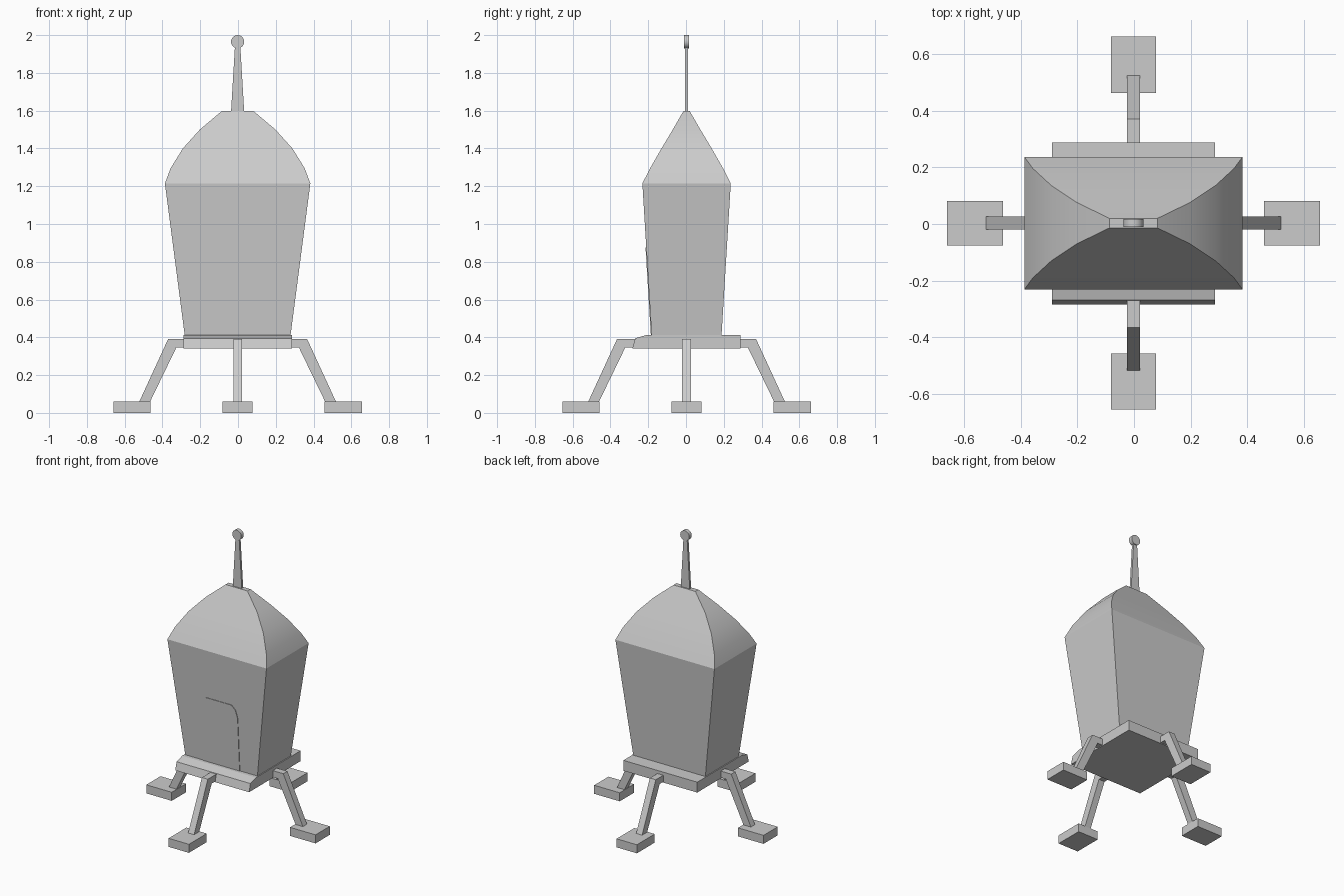
import bpy
import bmesh
import math
from mathutils import Matrix, Vector

cube = bpy.data.objects.get("Cube")
if cube:
    bpy.data.objects.remove(cube)

grey = bpy.data.materials.new("light_grey")
grey.use_nodes = True
grey.diffuse_color = (0.6, 0.6, 0.6, 1)
grey.node_tree.nodes["Principled BSDF"].inputs["Base Color"].default_value = (0.6, 0.6, 0.6, 1)

CENTRE = Vector((-0.002, 0.003, 0))


def finish(bm, name, smooth=None):
    bmesh.ops.recalc_face_normals(bm, faces=bm.faces)
    mesh = bpy.data.meshes.new(name)
    bm.to_mesh(mesh)
    bm.free()
    mesh.materials.append(grey)
    obj = bpy.data.objects.new(name, mesh)
    obj.location = CENTRE
    bpy.context.collection.objects.link(obj)
    if smooth:
        bpy.ops.object.select_all(action='DESELECT')
        obj.select_set(True)
        bpy.context.view_layer.objects.active = obj
        bpy.ops.object.shade_smooth_by_angle(angle=math.radians(smooth))
    return obj


def loft(name, levels, smooth=None):
    """Stack of rectangles given as (half x, half y, z)."""
    bm = bmesh.new()
    rings = [[bm.verts.new((sx * x, sy * y, z))
              for sx, sy in ((-1, -1), (1, -1), (1, 1), (-1, 1))] for x, y, z in levels]
    for low, high in zip(rings, rings[1:]):
        for i in range(4):
            j = (i + 1) % 4
            bm.faces.new((low[i], low[j], high[j], high[i]))
    bm.faces.new(rings[0])
    bm.faces.new(rings[-1])
    return finish(bm, name, smooth)


def prism(name, points, push, turn=0):
    """Closed outline pushed along a vector, then turned about z."""
    bm = bmesh.new()
    face = bm.faces.new([bm.verts.new(p) for p in points])
    new = bmesh.ops.extrude_face_region(bm, geom=[face])["geom"]
    bmesh.ops.translate(bm, vec=push, verts=[v for v in new if isinstance(v, bmesh.types.BMVert)])
    bmesh.ops.rotate(bm, matrix=Matrix.Rotation(turn, 3, 'Z'), verts=bm.verts)
    return finish(bm, name)


# Cabin walls and the curved hipped roof
BASE, EAVE = 0.41, 1.215
loft("cabin", [(0.28, 0.185, BASE), (0.385, 0.234, EAVE)])
loft("roof", [(0.385, 0.234, EAVE), (0.355, 0.193, 1.295), (0.29, 0.133, 1.4),
              (0.2, 0.073, 1.5), (0.085, 0.017, 1.597)], smooth=20)


# Door plate lying on the sloping front wall
def on_front(x, z):
    return (x, -0.185 - 0.049 * (z - BASE) / (EAVE - BASE), z)


half_door = [(0.145, BASE), (0.145, 0.79), (0.13, 0.845), (0.1, 0.875)]
door = half_door + [(-x, z) for x, z in reversed(half_door)]
prism("door", [on_front(x, z) for x, z in door], Vector((0, -0.004, 0)))

# Platform with a sloped front lip
lip = [(-0.287, 0.34), (0.285, 0.34), (0.285, 0.413), (-0.21, 0.413), (-0.272, 0.395)]
prism("platform", [(-0.287, y, z) for y, z in lip], Vector((0.574, 0, 0)))

# Four bent legs with block feet
leg = [(0.27, 0.345), (0.325, 0.345), (0.468, 0.05), (0.525, 0.05), (0.368, 0.391), (0.27, 0.391)]
foot = [(0.46, 0), (0.658, 0), (0.658, 0.06), (0.46, 0.06)]
for i, side in enumerate(("left", "back", "right", "front")):
    turn = i * math.pi / 2
    prism(side + "_leg", [(x, -0.023, z) for x, z in leg], Vector((0, 0.046, 0)), turn)
    prism(side + "_foot", [(x, -0.079, z) for x, z in foot], Vector((0, 0.158, 0)), turn)

# Tapered mast with a round disc on top
loft("mast", [(0.035, 0.008, 1.59), (0.014, 0.008, 1.945)])
bm = bmesh.new()
bmesh.ops.create_cone(bm, cap_ends=True, segments=24, radius1=0.035, radius2=0.035, depth=0.028,
                      matrix=Matrix.Translation((0, 0, 1.965)) @ Matrix.Rotation(math.pi / 2, 4, 'X'))
finish(bm, "mast_disc", smooth=30)
